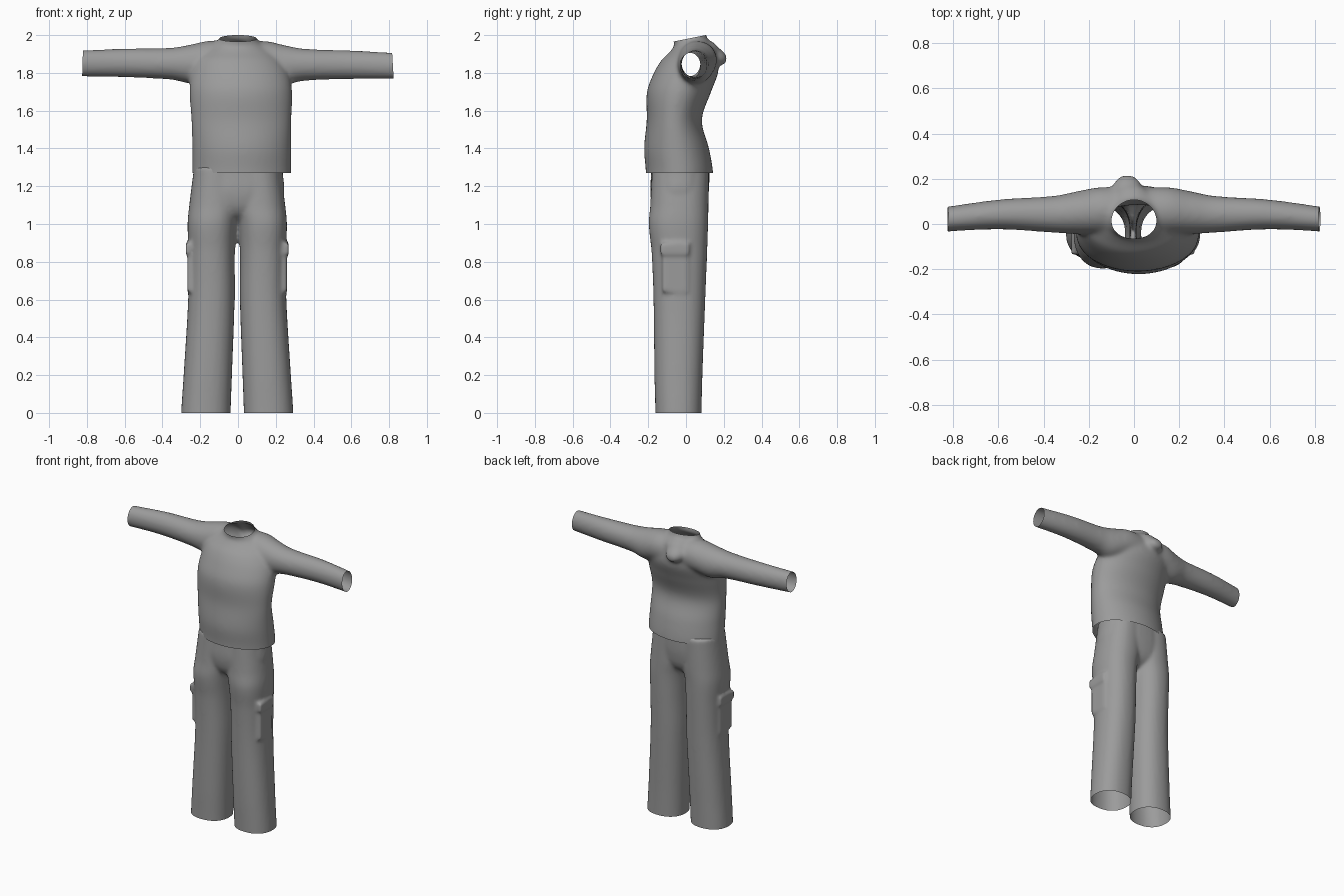
import bpy
import bmesh
import math
from mathutils import Matrix, Vector

cube = bpy.data.objects.get("Cube")
if cube:
    bpy.data.objects.remove(cube)

CLOTH = (0.33, 0.33, 0.33, 1.0)
cloth = bpy.data.materials.new("grey_cloth")
cloth.use_nodes = True
cloth.diffuse_color = CLOTH
shader = cloth.node_tree.nodes["Principled BSDF"]
shader.inputs["Base Color"].default_value = CLOTH
shader.inputs["Roughness"].default_value = 0.8


def smooth_rings(rings, steps=6):
    """Insert evenly flowing rings between the given ones."""
    pts = [Vector(r) for r in rings]
    last = len(pts) - 1

    def slope(i):
        a, b = pts[max(i - 1, 0)], pts[min(i + 1, last)]
        return (b - a) / (b[0] - a[0])

    out = []
    for i in range(last):
        a, b = pts[i], pts[i + 1]
        gap = b[0] - a[0]
        ma, mb = slope(i) * gap, slope(i + 1) * gap
        for k in range(steps):
            t = k / steps
            u = t * t * (3 - 2 * t)
            r = a * (1 - u) + b * u + ma * (t * (1 - t) ** 2) - mb * (t * t * (1 - t))
            r[0] = a[0] + gap * t
            out.append(r)
    return out + [pts[last]]


def loft(bm, rings, along_x=False, power=2.0, sides=40):
    """Closed tube; each ring is (position, centre a, centre b, radius a, radius b)."""
    loops = []
    for p, ca, cb, ra, rb in smooth_rings(rings):
        loop = []
        for k in range(sides):
            ang = math.tau * k / sides
            c, s = math.cos(ang), math.sin(ang)
            a = ca + ra * math.copysign(abs(c) ** (2 / power), c)
            b = cb + rb * math.copysign(abs(s) ** (2 / power), s)
            loop.append(bm.verts.new((p, a, b) if along_x else (a, b, p)))
        loops.append(loop)
    faces = [bm.faces.new(loops[0]), bm.faces.new(loops[-1])]
    for low, high in zip(loops, loops[1:]):
        for k in range(sides):
            n = (k + 1) % sides
            faces.append(bm.faces.new((low[k], low[n], high[n], high[k])))
    bmesh.ops.recalc_face_normals(bm, faces=faces)


def lump(bm, centre, radii, tilt=0.0):
    """Rounded fold of cloth."""
    m = Matrix.Translation(centre) @ Matrix.Rotation(tilt, 4, "X") @ Matrix.Diagonal((*radii, 1))
    bmesh.ops.create_uvsphere(bm, u_segments=24, v_segments=16, radius=1, matrix=m)


def garment(name, bm, cuts, relax):
    """Fuse the pieces into one skin, relax it, then cut the openings."""
    mesh = bpy.data.meshes.new(name)
    bm.to_mesh(mesh)
    bm.free()
    obj = bpy.data.objects.new(name, mesh)
    bpy.context.collection.objects.link(obj)
    remesh = obj.modifiers.new("fuse", "REMESH")
    remesh.mode = "VOXEL"
    remesh.voxel_size = 0.011
    soften = obj.modifiers.new("relax", "SMOOTH")
    soften.factor = 0.5
    soften.iterations = relax
    bpy.context.view_layer.update()
    graph = bpy.context.evaluated_depsgraph_get()
    skin = bpy.data.meshes.new_from_object(obj.evaluated_get(graph))
    obj.modifiers.clear()
    obj.data = skin

    bm = bmesh.new()
    bm.from_mesh(skin)
    for point, normal in cuts:
        geom = bm.verts[:] + bm.edges[:] + bm.faces[:]
        bmesh.ops.bisect_plane(bm, geom=geom, dist=1e-5, plane_co=point,
                               plane_no=normal, clear_outer=True)
    for f in bm.faces:
        f.smooth = True
        f.material_index = 0
    bm.to_mesh(skin)
    bm.free()
    skin.materials.clear()
    skin.materials.append(cloth)
    return obj


# Sweater: body, collar, sleeves and the gathered fold behind the neck
bm = bmesh.new()
loft(bm, [
    (1.20, 0.02, -0.035, 0.262, 0.178),
    (1.28, 0.02, -0.035, 0.262, 0.178),
    (1.40, 0.02, -0.05, 0.262, 0.172),
    (1.55, 0.018, -0.062, 0.265, 0.146),
    (1.70, 0.015, -0.037, 0.272, 0.17),
    (1.80, 0.01, 0.0, 0.26, 0.17),
    (1.87, 0.0, 0.02, 0.23, 0.148),
    (1.91, 0.0, 0.035, 0.19, 0.122),
    (1.945, 0.0, 0.04, 0.14, 0.102),
    (1.98, 0.0, 0.022, 0.1, 0.092),
    (2.06, 0.0, 0.015, 0.08, 0.08),
])
for side, lift in ((1, 0.0), (-1, 0.016)):
    loft(bm, [(side * x, y, z + lift * x, ry, rz) for x, y, z, ry, rz in (
        (0.0, 0.06, 1.865, 0.1, 0.1),
        (0.15, 0.06, 1.865, 0.103, 0.103),
        (0.25, 0.05, 1.843, 0.095, 0.103),
        (0.35, 0.043, 1.843, 0.082, 0.085),
        (0.60, 0.042, 1.843, 0.066, 0.076),
        (0.88, 0.016, 1.836, 0.053, 0.068),
    )], along_x=True)
lump(bm, (-0.03, 0.155, 1.89), (0.065, 0.068, 0.045), -0.5)
lump(bm, (-0.01, 0.12, 1.93), (0.075, 0.06, 0.04), -0.5)
garment("sweater", bm, [
    ((0, 0, 1.27), (0, 0, -1)),
    ((0, 0.03, 1.985), (0, -0.2, 1)),
    ((0.82, 0, 1.84), (1, 0, 0.06)),
    ((-0.823, 0, 1.85), (-1, 0, 0.03)),
], 14)

# Trousers: seat, two flared legs and side pockets
bm = bmesh.new()
loft(bm, [
    (1.00, 0.0, -0.035, 0.08, 0.05),
    (1.06, 0.0, -0.035, 0.19, 0.125),
    (1.15, 0.003, -0.035, 0.24, 0.153),
    (1.28, 0.008, -0.03, 0.229, 0.154),
    (1.40, 0.01, -0.03, 0.225, 0.15),
], power=2.3)
for side, shift in ((1, 0.0), (-1, -0.008)):
    loft(bm, [(z, side * x + shift, y, rx, ry) for z, x, y, rx, ry in (
        (-0.08, 0.163, -0.04, 0.131, 0.121),
        (0.0, 0.162, -0.04, 0.131, 0.122),
        (0.2, 0.152, -0.04, 0.128, 0.127),
        (0.6, 0.133, -0.035, 0.123, 0.137),
        (0.85, 0.132, -0.035, 0.122, 0.147),
        (1.0, 0.13, -0.04, 0.129, 0.157),
        (1.1, 0.115, -0.035, 0.135, 0.154),
        (1.3, 0.1, -0.03, 0.125, 0.15),
    )], power=2.25)
    # pocket bag with a flap over its top
    for z, depth, height, out in ((0.74, 0.13, 0.2, 0.247), (0.87, 0.15, 0.06, 0.256)):
        box = Matrix.Translation((side * out + shift, -0.06, z))
        bmesh.ops.create_cube(bm, size=1,
                              matrix=box @ Matrix.Diagonal((0.025, depth, height, 1)))
garment("trousers", bm, [
    ((0, 0, 0), (0, 0, -1)),
    ((0, 0, 1.31), (0, 0, 1)),
], 6)
